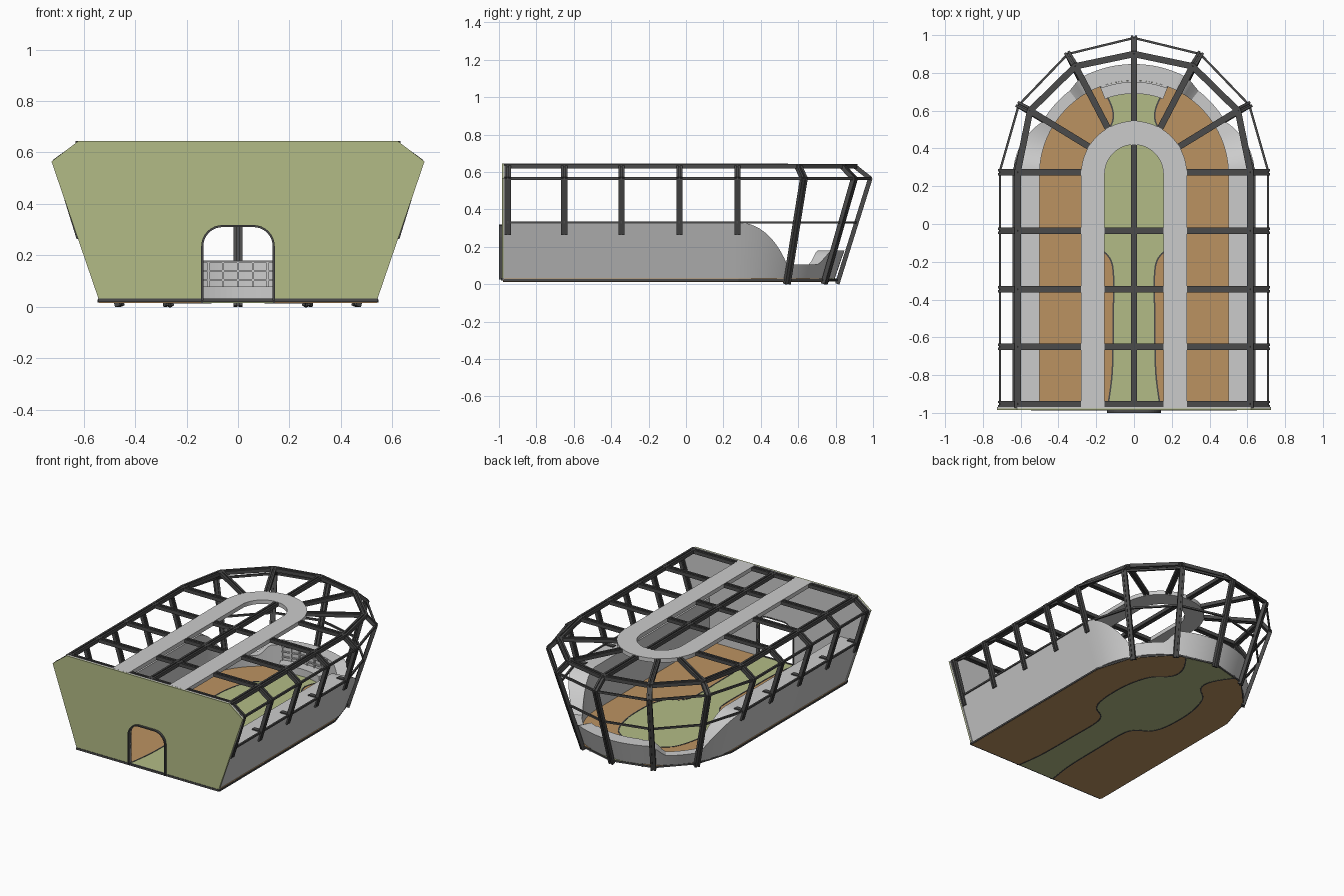
import bpy, bmesh, math
from mathutils import Vector as V

if "Cube" in bpy.data.objects:
    bpy.data.objects.remove(bpy.data.objects["Cube"])


def material(name, rgb):
    m = bpy.data.materials.new(name)
    m.diffuse_color = (*rgb, 1)
    m.use_nodes = True
    m.node_tree.nodes["Principled BSDF"].inputs["Base Color"].default_value = m.diffuse_color
    return m


DARK = material("dark_metal", (0.07, 0.07, 0.07))
GREEN = material("green", (0.45, 0.5, 0.24))
BROWN = material("brown", (0.5, 0.29, 0.12))


def finish(name, bm, mat=None, smooth=False):
    bmesh.ops.recalc_face_normals(bm, faces=bm.faces)
    me = bpy.data.meshes.new(name)
    bm.to_mesh(me)
    bm.free()
    ob = bpy.data.objects.new(name, me)
    bpy.context.collection.objects.link(ob)
    if mat:
        me.materials.append(mat)
    if smooth:
        bpy.ops.object.select_all(action='DESELECT')
        ob.select_set(True)
        bpy.context.view_layer.objects.active = ob
        bpy.ops.object.shade_smooth_by_angle(angle=math.radians(30))
    return ob


def prism(bm, pts, lo, hi, axis='z'):
    """Extrude a flat outline between two levels along z or y."""
    place = (lambda p, h: (p[0], p[1], h)) if axis == 'z' else (lambda p, h: (p[0], h, p[1]))
    a = [bm.verts.new(place(p, lo)) for p in pts]
    b = [bm.verts.new(place(p, hi)) for p in pts]
    bm.faces.new(a)
    bm.faces.new(b)
    for i in range(len(a)):
        j = (i + 1) % len(a)
        bm.faces.new((a[i], a[j], b[j], b[i]))


def slab(name, pts, lo, hi, mat=None, axis='z'):
    bm = bmesh.new()
    prism(bm, pts, lo, hi, axis)
    return finish(name, bm, mat)


def bar(bm, a, b, w, d, up=(0, 0, 1), off=0.0):
    """Rectangular bar from a to b; w across, d along the up direction."""
    a, b = V(a), V(b)
    t = (b - a).normalized()
    side = t.cross(V(up)).normalized()
    n = side.cross(t)
    rings = []
    for p in (a - t * 0.004, b + t * 0.004):
        rings.append([bm.verts.new(p + side * (off + sx * w / 2) + n * (sz * d / 2))
                      for sx, sz in ((-1, -1), (1, -1), (1, 1), (-1, 1))])
    bm.faces.new(rings[0])
    bm.faces.new(rings[1])
    for i in range(4):
        j = (i + 1) % 4
        bm.faces.new((rings[0][i], rings[0][j], rings[1][j], rings[1][i]))


def beam(bm, a, b, up=(0, 0, 1), w=0.034, d=0.024):
    """Grooved profile: two flanges joined by a thin web."""
    f = w * 0.38
    for s in (-1, 1):
        bar(bm, a, b, f, d, up, s * (w - f) / 2)
    bar(bm, a, b, w * 0.3, d * 0.5, up)


def mirror(pts):
    """Complete a right-hand half outline with its left-hand copy."""
    return pts + [(-p[0], *p[1:]) for p in reversed(pts) if abs(p[0]) > 1e-5]


def arc(r, a0, a1, n, cx=0.0, cy=0.0):
    return [(cx + r * math.cos(math.radians(a0 + (a1 - a0) * i / n)),
             cy + r * math.sin(math.radians(a0 + (a1 - a0) * i / n))) for i in range(n + 1)]


def spline(pts, n=6):
    p = [V(q) for q in pts]
    p = [p[0]] + p + [p[-1]]
    out = []
    for i in range(1, len(p) - 2):
        a, b, c, d = p[i - 1:i + 3]
        for k in range(n):
            t = k / n
            out.append(0.5 * (2 * b + (c - a) * t + (2 * a - 5 * b + 4 * c - d) * t * t
                              + (3 * b - a - 3 * c + d) * t ** 3))
    return [tuple(q) for q in out] + [tuple(p[-1])]


# faceted rear outline at floor, shoulder and roof height (right half)
FLOOR = [(0.54, 0.28), (0.46, 0.54), (0.27, 0.74), (0, 0.81)]
SHOULDER = [(0.71, 0.28), (0.61, 0.63), (0.35, 0.9), (0, 0.985)]
ROOF = [(0.615, 0.28), (0.55, 0.6), (0.31, 0.835), (0, 0.9)]
ZS, ZR, ZW = 0.565, 0.632, 0.33
MIDDLE = [tuple(V(a).lerp(V(b), 0.569)) for a, b in zip(FLOOR, SHOULDER)]

# floor: green path with a wide middle, brown areas, dark edging
edge = spline([(0.14, -0.975), (0.115, -0.78), (0.11, -0.5), (0.11, -0.25), (0.145, -0.16),
               (0.23, -0.1), (0.27, 0.02), (0.27, 0.24), (0.22, 0.42), (0.13, 0.51),
               (0.11, 0.58), (0.135, 0.66), (0.2, 0.758)])
slab("path_floor", mirror(edge + [(0, 0.81)]), 0.015, 0.03, GREEN)
side = edge + [(0.27, 0.74), (0.46, 0.54), (0.54, 0.28), (0.54, -0.975)]
bm = bmesh.new()
trim = bmesh.new()
for s in (1, -1):
    prism(bm, [(s * x, y) for x, y in side], 0.015, 0.03)
    for p, q in zip(edge, edge[1:]):
        bar(trim, (s * p[0], p[1], 0.0225), (s * q[0], q[1], 0.0225), 0.008, 0.019)
finish("side_floor", bm, BROWN)
finish("path_edging", trim, DARK)


# low wall: vertical inside, sloped outside, dipping toward the rear
def wall_height(y):
    if y < 0.7:
        t = min(max((y - 0.28) / 0.26, 0), 1)
        return 0.33 - 0.225 * t * t
    t = min((y - 0.7) / 0.06, 1)
    return 0.105 + 0.075 * t * t * (3 - 2 * t)


bm = bmesh.new()
sections = []
stations = [(0, -0.97)] + [(180 * i / 72, 0.26) for i in range(73)] + [(180, -0.97)]
for ang, cy in stations:
    c, s = math.cos(math.radians(ang)), math.sin(math.radians(ang))
    h = wall_height(cy + 0.56 * s)
    prof = [(0.5, 0.03), (0.5, h), (0.535 + 0.345 * (h - 0.03), h), (0.535, 0.03)]
    sections.append([bm.verts.new((r * c, cy + r * s, z)) for r, z in prof])
for a, b in zip(sections, sections[1:]):
    for i in range(4):
        j = (i + 1) % 4
        bm.faces.new((a[i], a[j], b[j], b[i]))
bm.faces.new(sections[0])
bm.faces.new(sections[-1])
finish("low_wall", bm, smooth=True)

# rear bench with a slatted back
slab("rear_bench", arc(0.5, 69, 111, 14, 0, 0.26) + arc(0.43, 111, 69, 14, 0, 0.26), 0.03, 0.08)
bm = bmesh.new()
slat = arc(0.495, 70, 110, 6, 0, 0.26)
for z in (0.105, 0.14, 0.175):
    for p, q in zip(slat, slat[1:]):
        bar(bm, (*p, z), (*q, z), 0.01, 0.008)
for p in slat:
    bar(bm, (*p, 0.08), (*p, 0.175), 0.008, 0.008, (0, 1, 0))
finish("bench_back_slats", bm)

# front wall with arched doorway, grey lining behind
door = [(0.135, 0.025)] + arc(0.075, 0, 90, 8, 0.06, 0.235)
half = [(0.54, 0.025), (0.725, 0.565), (0.62, 0.645)]
wall = mirror(half)
wall += [(-x, z) for x, z in door] + list(reversed(door))
slab("front_wall", wall, -0.985, -0.977, GREEN, 'y')
slab("front_wall_lining", wall, -0.977, -0.97, None, 'y')
outer = [(0.143, 0.025)] + arc(0.083, 0, 90, 8, 0.06, 0.235)
frame = mirror(outer) + list(reversed(mirror(door)))
slab("door_frame", frame, -1.0, -0.968, DARK, 'y')
bm = bmesh.new()
bar(bm, (-0.54, -0.982, 0.026), (0.54, -0.982, 0.026), 0.012, 0.014)
finish("front_sill", bm, DARK)

# horizontal rails running around the enclosure
bm = bmesh.new()
for line, z, w, d, whole in ((FLOOR, 0.022, 0.01, 0.012, True), (MIDDLE, ZW, 0.012, 0.012, True),
                             (SHOULDER, ZS, 0.012, 0.014, True), (ROOF, ZR, 0.034, 0.024, False)):
    pts = mirror([(line[0][0], -0.97)] + line)
    for p, q in zip(pts, pts[1:]):
        (bar if whole else beam)(bm, (*p, z), (*q, z), w=w, d=d)
finish("perimeter_rails", bm, DARK)

# straight-section ribs: posts, shoulders, wall feet and roof crossbeams
bm = bmesh.new()
for y in (-0.953, -0.65, -0.345, -0.035, 0.275):
    for s in (1, -1):
        beam(bm, (s * 0.617, y, 0.27), (s * 0.708, y, ZS), (s, 0, -0.3))
        beam(bm, (s * 0.708, y, ZS), (s * 0.615, y, ZR), (s, 0, 1))
        bar(bm, (s * 0.575, y, 0.333), (s * 0.64, y, 0.333), 0.03, 0.008)
        beam(bm, (s * 0.615, y, ZR), (s * (0.26 if y > 0.2 else 0), y, ZR))
finish("side_ribs", bm, DARK)

# rear ribs: leaning posts, shoulders and radial roof beams
bm = bmesh.new()
for k, hub in ((1, (0.24, 0.41)), (2, (0.14, 0.51)), (3, (0, 0.53))):
    for s in ((1, -1) if k < 3 else (1,)):
        f, m, r = [V((s * L[k][0], L[k][1], z)) for L, z in
                   ((FLOOR, 0.006), (SHOULDER, ZS), (ROOF, ZR))]
        out = V((f.x, f.y - 0.26, 0))
        beam(bm, f, m, out)
        beam(bm, m, r, out + V((0, 0, 0.4)))
        beam(bm, r, (s * hub[0], hub[1], ZR))
finish("rear_ribs", bm, DARK)

# ridge beam and U-shaped roof plate
bm = bmesh.new()
beam(bm, (0, -0.96, ZR), (0, 0.43, ZR))
finish("ridge_beam", bm, DARK)
plate = [(0.28, -0.97)] + arc(0.28, 0, 180, 40, 0, 0.265) + [(-0.28, -0.97), (-0.155, -0.97)]
plate += arc(0.155, 180, 0, 40, 0, 0.265) + [(0.155, -0.97)]
slab("roof_plate", plate, 0.618, 0.6455)
